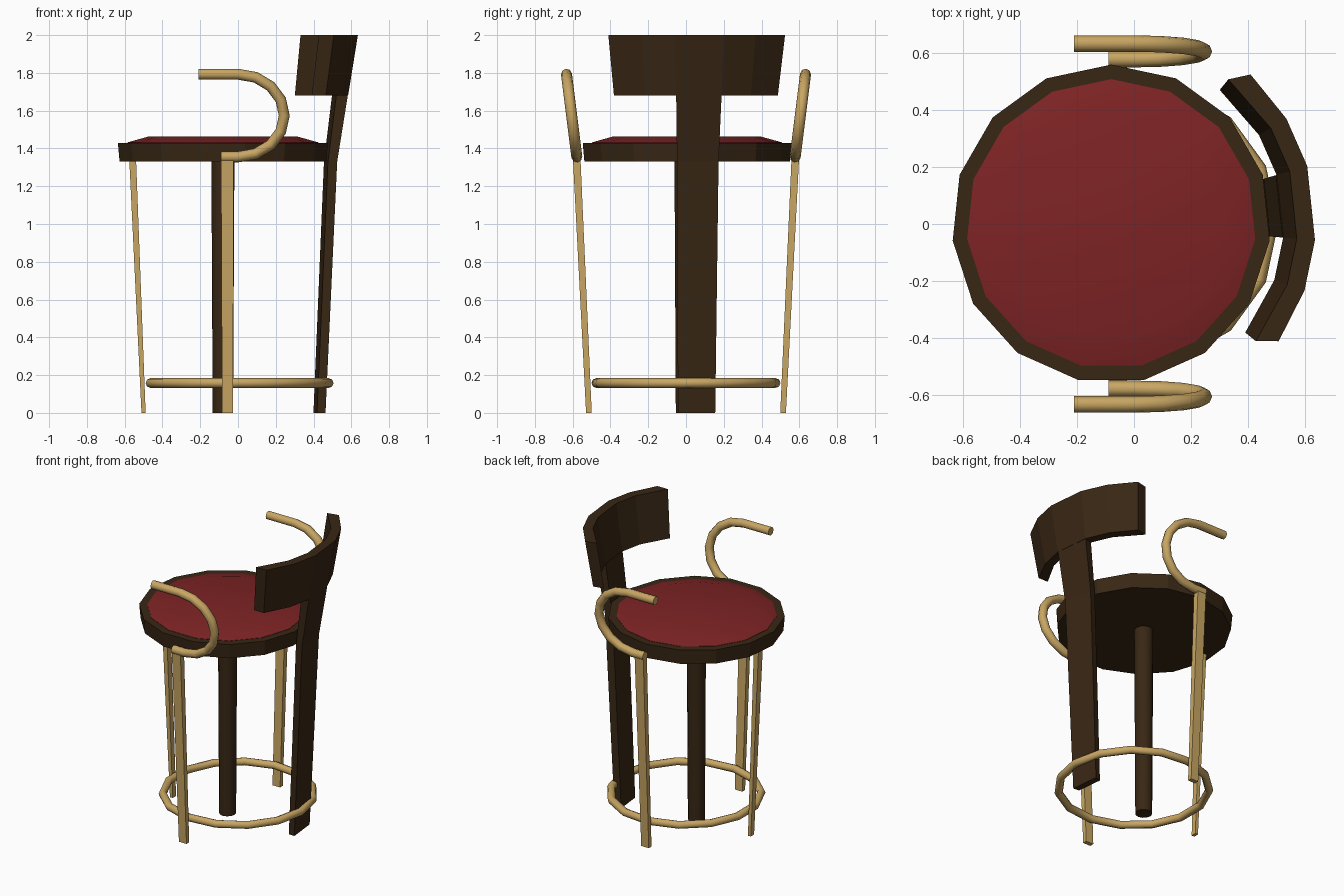
import bpy, math
from mathutils import Vector

if "Cube" in bpy.data.objects:
    bpy.data.objects.remove(bpy.data.objects["Cube"])

CX = -0.08  # seat axis


def material(name, rgb):
    m = bpy.data.materials.new(name)
    m.diffuse_color = (*rgb, 1)
    m.use_nodes = True
    m.node_tree.nodes["Principled BSDF"].inputs["Base Color"].default_value = m.diffuse_color
    return m


wood = material("dark wood", (0.04, 0.02, 0.007))
brass = material("brass", (0.58, 0.38, 0.125))
red = material("red upholstery", (0.21, 0.017, 0.018))


def add(name, verts, faces, mat, smooth=None):
    me = bpy.data.meshes.new(name)
    me.from_pydata(verts, [], faces)
    me.materials.append(mat)
    ob = bpy.data.objects.new(name, me)
    bpy.context.collection.objects.link(ob)
    bpy.ops.object.select_all(action='DESELECT')
    ob.select_set(True)
    bpy.context.view_layer.objects.active = ob
    bpy.ops.object.mode_set(mode='EDIT')
    bpy.ops.mesh.select_all(action='SELECT')
    bpy.ops.mesh.normals_make_consistent(inside=False)
    bpy.ops.object.mode_set(mode='OBJECT')
    if smooth:
        bpy.ops.object.shade_smooth_by_angle(angle=math.radians(smooth))
    return ob


def loft(name, rings, mat, smooth=None, closed=False):
    """Skin a list of equal-sized point rings; cap the ends unless closed."""
    n, k = len(rings[0]), len(rings)
    verts = [p for r in rings for p in r]
    faces = []
    for i in range(k if closed else k - 1):
        a, b = i * n, (i + 1) % k * n
        faces += [(a + j, a + (j + 1) % n, b + (j + 1) % n, b + j) for j in range(n)]
    if not closed:
        faces += [tuple(range(n)), tuple(range((k - 1) * n, k * n))]
    return add(name, verts, faces, mat, smooth)


def circle(r, z, n, start=90):
    return [(CX + r * math.cos(math.radians(start + 360 * i / n)),
             r * math.sin(math.radians(start + 360 * i / n)), z) for i in range(n)]


def tube(name, path, r, side, closed=False, sides=8):
    """Round tube along a planar path whose plane normal is side."""
    path = [Vector(p) for p in path]
    side = Vector(side).normalized()
    rings, k = [], len(path)
    for i, p in enumerate(path):
        a = path[(i - 1) % k] if closed or i else p
        b = path[(i + 1) % k] if closed or i < k - 1 else p
        u = (b - a).normalized().cross(side)
        rings.append([p + r * (math.cos(t) * u + math.sin(t) * side)
                      for t in (2 * math.pi * j / sides for j in range(sides))])
    return loft(name, rings, brass, 50, closed)


def rect(x, y, z, hx, hy):
    return [(x - hx, y - hy, z), (x + hx, y - hy, z), (x + hx, y + hy, z), (x - hx, y + hy, z)]


# seat frame and cushion, 15 sided
loft("seat_frame", [circle(0.55, 1.33, 15), circle(0.559, 1.43, 15)], wood)
loft("seat_cushion", [circle(0.508, 1.425, 15), circle(0.508, 1.432, 15),
                      circle(0.40, 1.462, 15)], red, 60)

# central post
loft("centre_post", [circle(0.054, 0, 12), circle(0.061, 1.34, 12)], wood, 40)


# curved back pieces: columns of (inner angle, outer angle), rows of (z, r_in, r_out)
def curved_panel(name, columns, rows):
    def pt(a, r, z):
        a = math.radians(a + 6)
        return (CX + r * math.cos(a), r * math.sin(a), z)
    rings = []
    for ai, ao in columns:
        rings.append([pt(ai, ri, z) for z, ri, ro in rows]
                     + [pt(ao, ro, z) for z, ri, ro in reversed(rows)])
    return loft(name, rings, wood)


curved_panel("back_leg", [(-10.5, -10.5), (10.5, 10.5)],
             [(0, 0.50, 0.545), (1.33, 0.558, 0.607), (1.685, 0.603, 0.664)])
curved_panel("backrest", [(-45, -41), (-25, -25), (-10.5, -10.5),
                          (10.5, 10.5), (25, 25), (45, 41)],
             [(1.68, 0.605, 0.665), (2.0, 0.653, 0.717)])

# front brass leg
loft("front_leg", [rect(-0.50, 0, 0, 0.011, 0.018), rect(-0.558, 0, 1.35, 0.018, 0.024)], brass)

# side legs and hooked armrests
for s, label in ((-1, "near"), (1, "far")):
    loft(label + "_side_leg", [rect(-0.055, s * 0.514, 0, 0.029, 0.015),
                               rect(-0.057, s * 0.579, 1.355, 0.033, 0.02)], brass)
    xz = [(-0.09, 1.355)]
    for i in range(9):
        t = math.radians(-90 + 22.5 * i)
        xz.append((0.245 * math.cos(t), 1.574 + 0.219 * math.sin(t)))
    xz.append((-0.21, 1.793))
    path = [(x, s * (0.578 + 0.125 * (z - 1.355)), z) for x, z in xz]
    tube(label + "_armrest", path, 0.029, (0, 1, -s * 0.125))

# foot ring
ring = [(0.003 + 0.477 * math.cos(2 * math.pi * i / 15),
         0.477 * math.sin(2 * math.pi * i / 15), 0.158) for i in range(15)]
tube("foot_ring", ring, 0.026, (0, 0, 1), closed=True)
